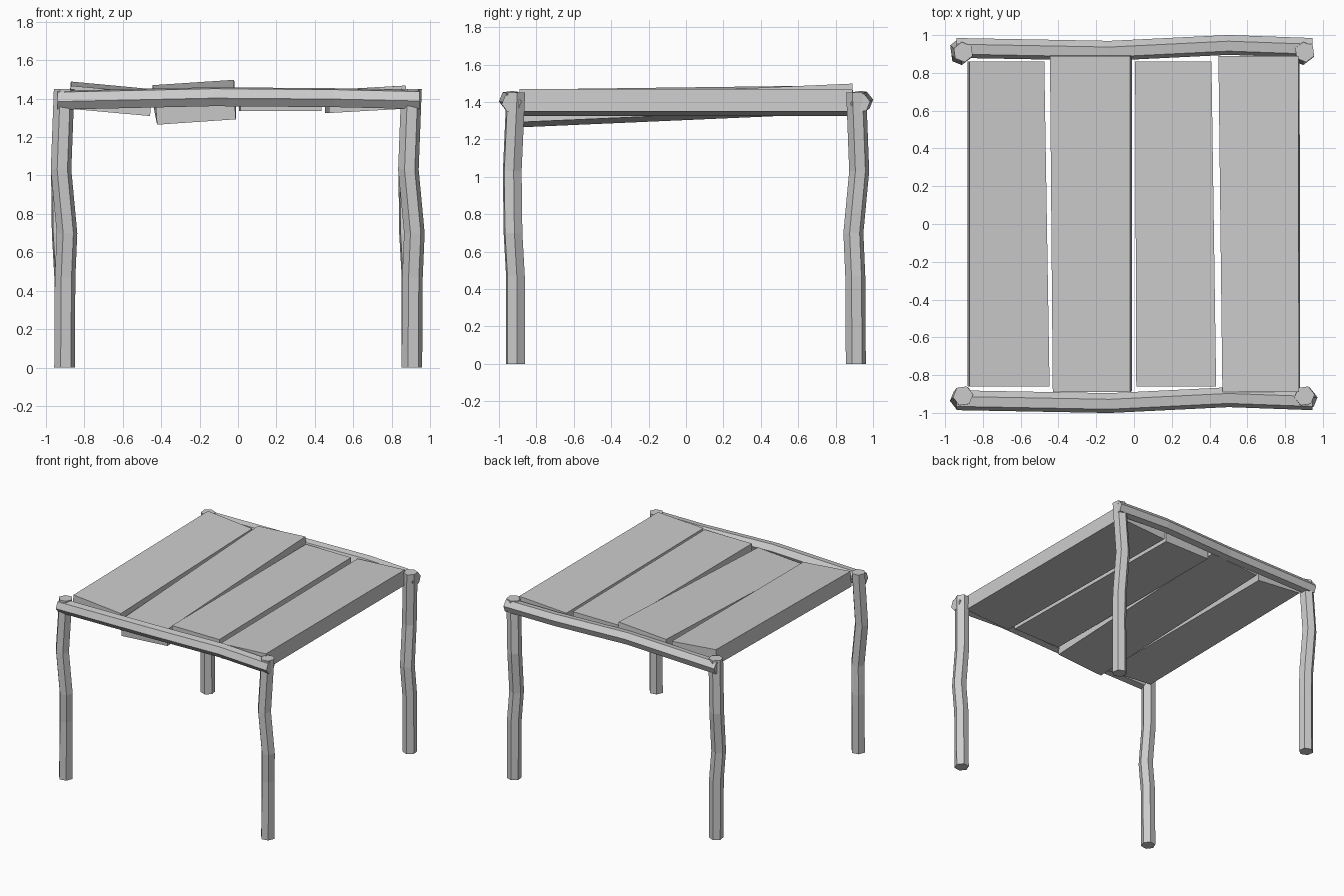
import bpy
import bmesh
import math
from mathutils import Vector

if "Cube" in bpy.data.objects:
    bpy.data.objects.remove(bpy.data.objects["Cube"])


def finish(bm, name):
    bmesh.ops.recalc_face_normals(bm, faces=bm.faces)
    mesh = bpy.data.meshes.new(name)
    bm.to_mesh(mesh)
    bm.free()
    obj = bpy.data.objects.new(name, mesh)
    bpy.context.collection.objects.link(obj)
    return obj


def hex_log(name, path, u, v, radius, turn):
    """Six-sided log whose rings lie in the u/v plane along a crooked path."""
    bm = bmesh.new()
    rings = []
    for p in path:
        angles = [math.radians(turn + 60 * k) for k in range(6)]
        rings.append([bm.verts.new(Vector(p) + radius * (math.cos(a) * u + math.sin(a) * v))
                      for a in angles])
    for a, b in zip(rings, rings[1:]):
        for k in range(6):
            bm.faces.new((a[k], a[(k + 1) % 6], b[(k + 1) % 6], b[k]))
    bm.faces.new(rings[0])
    bm.faces.new(rings[-1])
    return finish(bm, name)


def plank(name, half_len, front_x, back_x, front_z, back_z, thick):
    """Tapered, tilted board given by the left/right edges of its top face."""
    bm = bmesh.new()
    top = [Vector((front_x[0], -half_len, front_z[0])),
           Vector((front_x[1], -half_len, front_z[1])),
           Vector((back_x[1], half_len, back_z[1])),
           Vector((back_x[0], half_len, back_z[0]))]
    normal = (top[2] - top[0]).cross(top[3] - top[1]).normalized()
    upper = [bm.verts.new(p) for p in top]
    lower = [bm.verts.new(p - normal * thick) for p in top]
    bm.faces.new(upper)
    bm.faces.new(lower[::-1])
    for k in range(4):
        n = (k + 1) % 4
        bm.faces.new((upper[k], lower[k], lower[n], upper[n]))
    return finish(bm, name)


X, Y, Z = Vector((1, 0, 0)), Vector((0, 1, 0)), Vector((0, 0, 1))

# Crooked posts: the back pair is the same log turned a quarter
bends = [(0, 0, 0), (0.003, 0, 0.47), (0.013, -0.013, 0.70),
         (-0.018, -0.017, 1.03), (-0.002, 0.002, 1.45)]
for side, sx in (("left", -0.903), ("right", 0.905)):
    hex_log("front_post_" + side,
            [(sx + dx, -0.912 + dy, z) for dx, dy, z in bends], X, Y, 0.054, 8)
    hex_log("back_post_" + side,
            [(sx - 0.003 + dy, 0.908 - dx, z) for dx, dy, z in bends], X, Y, 0.054, -82)

# Crooked beams across the front and back
beam = [(-0.94, 0, 1.392), (-0.13, -0.015, 1.41), (0.5, 0.016, 1.405), (0.945, 0, 1.395)]
for name, y in (("front_beam", -0.933), ("back_beam", 0.932)):
    hex_log(name, [(x, y + dy, z) for x, dy, z in beam], Y, Z, 0.053, 8)

# Uneven roof planks, left to right
plank("roof_plank_1", 0.86, (-0.87, -0.447), (-0.87, -0.475), (1.467, 1.429), (1.489, 1.452), 0.12)
plank("roof_plank_2", 0.89, (-0.43, -0.02), (-0.445, -0.02), (1.392, 1.420), (1.470, 1.498), 0.128)
plank("roof_plank_3", 0.86, (0.012, 0.435), (0.006, 0.41), (1.455, 1.455), (1.455, 1.455), 0.12)
plank("roof_plank_4", 0.89, (0.468, 0.873), (0.447, 0.87), (1.445, 1.468), (1.444, 1.468), 0.12)
